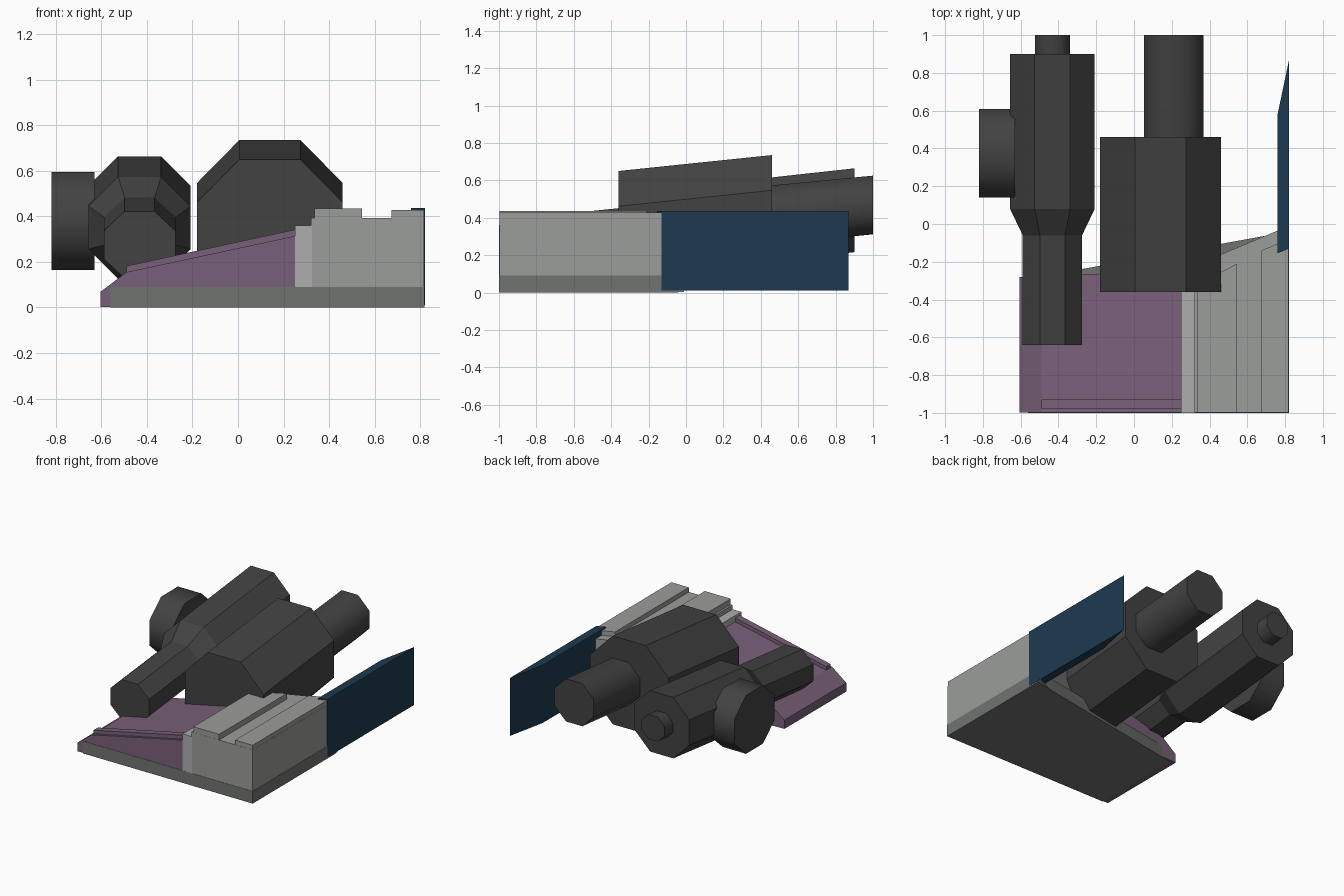
import bpy, bmesh
from math import pi, cos, sin

if "Cube" in bpy.data.objects:
    bpy.data.objects.remove(bpy.data.objects["Cube"])


def material(name, rgb):
    m = bpy.data.materials.new(name)
    m.diffuse_color = (*rgb, 1)
    m.use_nodes = True
    m.node_tree.nodes["Principled BSDF"].inputs["Base Color"].default_value = m.diffuse_color
    return m


DARK = material("dark_metal", (0.055, 0.055, 0.055))
GREY = material("light_grey", (0.33, 0.34, 0.32))
PALE = material("pale_trim", (0.42, 0.42, 0.42))
BASE = material("base_grey", (0.16, 0.175, 0.16))
PURPLE = material("purple", (0.19, 0.115, 0.19))
BLUE = material("navy", (0.012, 0.042, 0.08))


def loft(name, rings, mat, smooth=False):
    """Skin a row of equal-sized point rings and cap both ends."""
    bm = bmesh.new()
    vs = [[bm.verts.new(p) for p in r] for r in rings]
    n = len(vs[0])
    for a, b in zip(vs, vs[1:]):
        for i in range(n):
            f = bm.faces.new((a[i], a[(i + 1) % n], b[(i + 1) % n], b[i]))
            f.smooth = smooth
    bm.faces.new(vs[0])
    bm.faces.new(vs[-1])
    bmesh.ops.recalc_face_normals(bm, faces=bm.faces[:])
    me = bpy.data.meshes.new(name)
    bm.to_mesh(me)
    bm.free()
    me.materials.append(mat)
    ob = bpy.data.objects.new(name, me)
    bpy.context.collection.objects.link(ob)
    return ob


def slab(name, profile, front, back, mat):
    """Extrude an xz profile from y=front to y=back(x)."""
    return loft(name, [[(x, front, z) for x, z in profile],
                       [(x, back(x), z) for x, z in profile]], mat)


def octagon(cx, y, cz, hw, hh, k=0.42):
    """Vertical octagon in the xz plane; k is the flat's share of each side."""
    a, b = hw * k, hh * k
    return [(cx + x, y, cz + z) for x, z in
            ((-a, hh), (a, hh), (hw, b), (hw, -b), (a, -hh), (-a, -hh), (-hw, -b), (-hw, b))]


def box_profile(x0, x1, z0, z1):
    return [(x0, z0), (x1, z0), (x1, z1), (x0, z1)]


def purple_back(x):
    return -0.28 + (x + 0.6) * 0.04


def grey_back(x):
    return -0.01 - (0.82 - x) * 0.42


# Sloping purple deck with a raised strip along its front edge
slab("sloped_deck", [(-0.605, 0.003), (0.27, 0.003), (0.27, 0.318), (-0.49, 0.155), (-0.605, 0.068)],
     -0.998, purple_back, PURPLE)
slab("deck_strip", [(-0.49, 0.14), (0.25, 0.3), (0.25, 0.342), (-0.49, 0.182)],
     -0.98, lambda x: -0.93, PURPLE)

# Thin darker base under the deck and side block
slab("base", [(-0.56, 0), (0.82, 0), (0.82, 0.09), (-0.56, 0.09)], -1.0,
     lambda x: -0.29 if x < 0 else -0.04, BASE).hide_render = False

# Grey side block, its pale corner trim and two raised ribs
slab("side_block", box_profile(0.32, 0.818, 0.003, 0.393), -0.998, grey_back, GREY)
slab("corner_trim", box_profile(0.25, 0.325, 0.015, 0.36), -0.9995, grey_back, PALE)
slab("inner_rib", box_profile(0.335, 0.545, 0.38, 0.435), -0.997,
     lambda x: -0.32 + (x - 0.335) * 0.52, GREY)
slab("outer_rib", box_profile(0.675, 0.817, 0.38, 0.427), -0.997,
     lambda x: -0.14 + (x - 0.675) * 0.42, GREY)

# Thin blue side fin
FIN = [(0.76, -0.155), (0.821, -0.13), (0.821, 0.87), (0.76, 0.58)]
loft("side_fin", [[(x, y, z) for x, y in FIN] for z in (0.01, 0.436)], BLUE)

# Large housing, pitched upward to the rear, with its rear barrel
loft("large_housing", [octagon(0.14, -0.36, 0.325, 0.32, 0.325),
                       octagon(0.14, 0.46, 0.41, 0.32, 0.325)], DARK)
loft("large_barrel", [octagon(0.21, 0.40, 0.41, 0.158, 0.157),
                      octagon(0.21, 1.0, 0.468, 0.158, 0.157)], DARK, True)

# Slim housing: narrow front tube flaring into a wide octagonal rear
SLIM = [(-0.64, 0.275, 0.157, 0.147), (-0.06, 0.335, 0.157, 0.147),
        (0.08, 0.35, 0.224, 0.224), (0.9, 0.44, 0.224, 0.224)]
loft("slim_housing", [octagon(-0.432, y, z, w, h) for y, z, w, h in SLIM], DARK)
loft("slim_stub", [octagon(-0.432, 0.86, 0.438, 0.092, 0.09),
                   octagon(-0.432, 1.0, 0.452, 0.092, 0.09)], DARK, True)

# Round drum on the outer side of the slim housing
loft("side_drum", [[(x, y + 0.375, z + 0.38) for y, _, z in octagon(0, 0, 0, 0.235, 0.215)]
                   for x in (-0.82, -0.63)], DARK, True)

# Keep end caps crisp while the round parts shade softly
for name in ("large_barrel", "slim_stub", "side_drum"):
    ob = bpy.data.objects[name]
    bpy.ops.object.select_all(action='DESELECT')
    ob.select_set(True)
    bpy.context.view_layer.objects.active = ob
    bpy.ops.object.shade_smooth_by_angle(angle=pi / 3)
